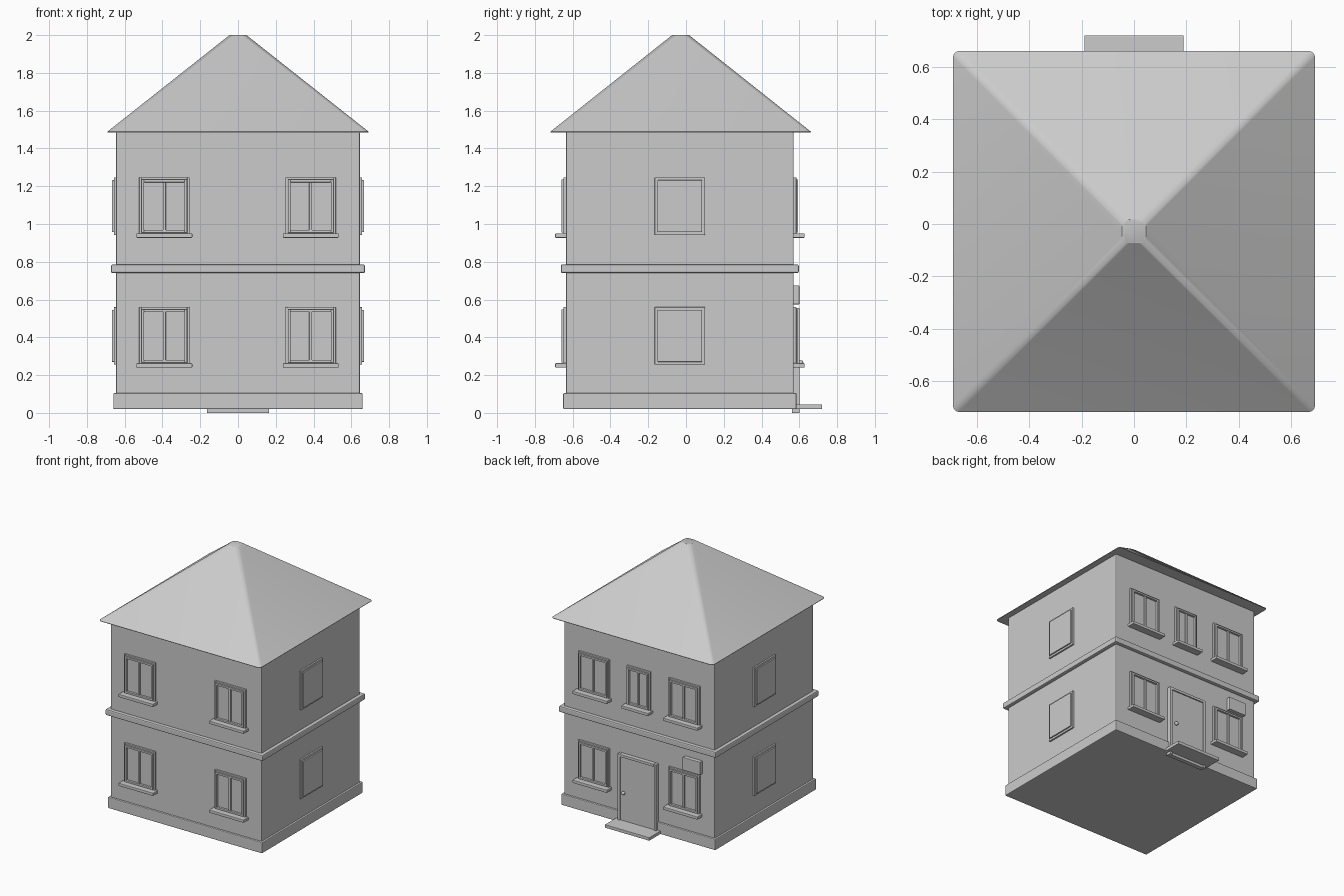
import bpy, bmesh
from math import radians
from mathutils import Matrix, Vector

old = bpy.data.objects.get("Cube")
if old:
    bpy.data.objects.remove(old, do_unlink=True)

grey = bpy.data.materials.new("plain grey")
grey.use_nodes = True
grey.diffuse_color = (0.6, 0.6, 0.6, 1)
grey.node_tree.nodes["Principled BSDF"].inputs["Base Color"].default_value = (0.6, 0.6, 0.6, 1)

XW = 0.645                    # half width of the walls
FRONT, BACK = -0.635, 0.57    # wall planes
MID_Y = (FRONT + BACK) / 2


def finish(name, bm, bevel=0.0, smooth=False):
    mesh = bpy.data.meshes.new(name)
    bmesh.ops.recalc_face_normals(bm, faces=bm.faces)
    bm.to_mesh(mesh)
    bm.free()
    obj = bpy.data.objects.new(name, mesh)
    bpy.context.collection.objects.link(obj)
    mesh.materials.append(grey)
    if bevel:
        mod = obj.modifiers.new("soft edges", 'BEVEL')
        mod.width, mod.segments = bevel, 2
    if smooth:
        bpy.ops.object.select_all(action='DESELECT')
        obj.select_set(True)
        bpy.context.view_layer.objects.active = obj
        bpy.ops.object.shade_smooth_by_angle(angle=radians(30))
    return obj


def add_box(bm, x, y, z):
    """Add a box given its (low, high) range on each axis."""
    lo, hi = Vector((x[0], y[0], z[0])), Vector((x[1], y[1], z[1]))
    mat = Matrix.Translation((lo + hi) / 2) @ Matrix.Diagonal((*(hi - lo), 1))
    bmesh.ops.create_cube(bm, size=1, matrix=mat)


def box(name, x, y, z, bevel=0.0):
    bm = bmesh.new()
    add_box(bm, x, y, z)
    return finish(name, bm, bevel)


def ring(name, out, z, bevel):
    """A slab that runs round the house, standing out from the walls."""
    box(name, (-XW - out, XW + out), (FRONT - out, BACK + out), z, bevel)


def add_frame(bm, x, z, width, depth):
    """Four bars round an opening on a wall facing -y at y = 0."""
    y = (-depth, 0.01)
    add_box(bm, (x[0], x[0] + width), y, z)
    add_box(bm, (x[1] - width, x[1]), y, z)
    inner = (x[0] + width, x[1] - width)
    add_box(bm, inner, y, (z[0], z[0] + width))
    add_box(bm, inner, y, (z[1] - width, z[1]))


def place(obj, x, y, turn):
    obj.matrix_world = Matrix.Translation((x, y, 0)) @ Matrix.Rotation(radians(turn), 4, 'Z')


def window(name, x, y, turn, bottom, width):
    """Glazed window with trim, sash, mullion and sill."""
    h, z = width / 2, (bottom, bottom + 0.305)
    bm = bmesh.new()
    add_frame(bm, (-h, h), z, 0.012, 0.014)
    sash = (z[0] + 0.012, z[1] - 0.012)
    add_frame(bm, (-h + 0.012, h - 0.012), sash, 0.014, 0.024)
    add_box(bm, (-0.008, 0.008), (-0.02, 0), sash)
    place(finish(name + "_frame", bm, 0.002), x, y, turn)
    place(box(name + "_glass", (-h + 0.02, h - 0.02), (-0.008, 0.01), sash), x, y, turn)
    sill = box(name + "_sill", (-h - 0.015, h + 0.015), (-0.058, 0.01),
               (bottom - 0.015, bottom + 0.008), 0.004)
    place(sill, x, y, turn)


def side_window(name, x, y, turn, bottom):
    """Closed window panel without a sill."""
    bm = bmesh.new()
    add_box(bm, (-0.133, 0.133), (-0.012, 0.01), (bottom, bottom + 0.305))
    add_box(bm, (-0.118, 0.118), (-0.022, 0), (bottom + 0.015, bottom + 0.29))
    place(finish(name, bm, 0.003), x, y, turn)


# Body of the house
box("walls", (-XW, XW), (FRONT, BACK), (0.06, 1.487), 0.006)
ring("base_plinth", 0.015, (0.02, 0.105), 0.006)
ring("floor_band", 0.027, (0.74, 0.786), 0.008)

# Hipped roof with rounded hips and a thin eave
bm = bmesh.new()
levels = []
for z, hx, hy in ((1.485, 0.69, 0.688), (1.491, 0.69, 0.688), (2.0, 0.045, 0.045)):
    levels.append([bm.verts.new((sx * hx, MID_Y + 0.004 + sy * hy, z))
                   for sx, sy in ((-1, -1), (1, -1), (1, 1), (-1, 1))])
bm.faces.new(levels[0])
bm.faces.new(levels[-1])
for low, high in zip(levels, levels[1:]):
    for i in range(4):
        j = (i + 1) % 4
        bm.faces.new((low[i], low[j], high[j], high[i]))
hips = [e for e in bm.edges if abs(e.verts[0].co.z - e.verts[1].co.z) > 0.001]
bmesh.ops.bevel(bm, geom=hips, offset=0.02, segments=4, profile=0.5, affect='EDGES')
finish("roof", bm, smooth=True)

# Windows on both floors
for floor, bottom in (("lower", 0.255), ("upper", 0.942)):
    for side, x in (("left", 0.385), ("right", -0.39)):
        window(f"{floor}_front_{side}_window", x, FRONT, 0, bottom, 0.266)
        window(f"{floor}_back_{side}_window", x, BACK, 180, bottom, 0.266)
    side_window(f"{floor}_left_side_window", XW, MID_Y, 90, bottom)
    side_window(f"{floor}_right_side_window", -XW, MID_Y, -90, bottom)
window("upper_back_middle_window", 0, BACK, 180, 0.942, 0.2)

# Back door with frame, knob and step
bm = bmesh.new()
for lo, hi in ((-0.165, -0.145), (0.145, 0.165)):
    add_box(bm, (lo, hi), (0.56, 0.602), (0, 0.555))
add_box(bm, (-0.145, 0.145), (0.56, 0.602), (0.535, 0.555))
finish("door_frame", bm, 0.002)
box("door", (-0.147, 0.147), (0.56, 0.593), (0, 0.54))
bm = bmesh.new()
bmesh.ops.create_uvsphere(bm, u_segments=16, v_segments=10, radius=0.014,
                          matrix=Matrix.Translation((0.112, 0.607, 0.265)))
finish("door_knob", bm, smooth=True)
box("door_step", (-0.19, 0.19), (0.58, 0.72), (0.02, 0.045), 0.003)

# Small plate beside the door
box("wall_plate", (-0.54, -0.39), (0.56, 0.6), (0.575, 0.675), 0.003)
